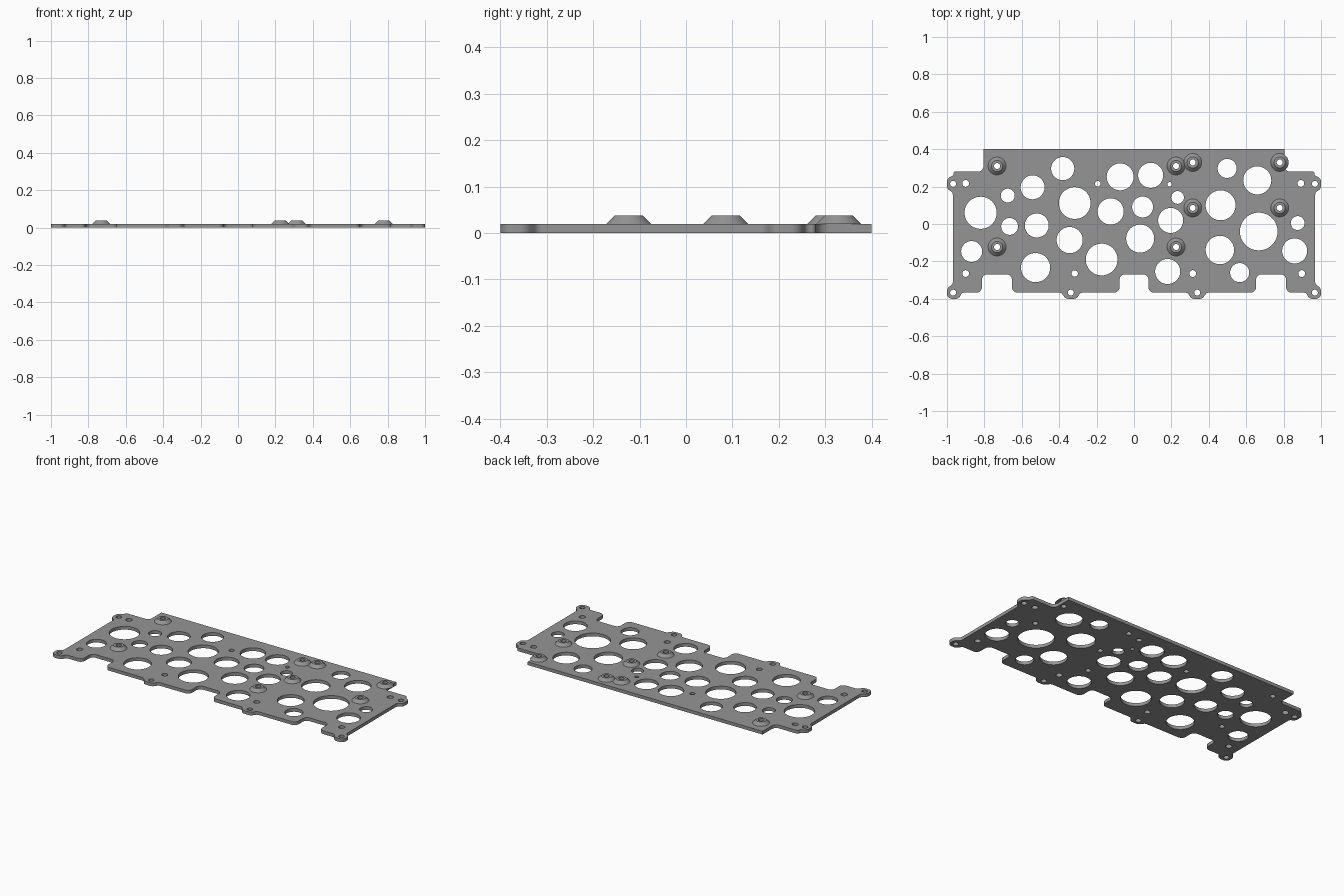
import bpy, bmesh, math
from mathutils import Vector

if "Cube" in bpy.data.objects:
    bpy.data.objects.remove(bpy.data.objects["Cube"])

T = 0.02          # plate thickness
BOSS_TOP = 0.038
BOSS_HOLE = 0.016

grey = bpy.data.materials.new("plate grey")
grey.diffuse_color = (0.3, 0.3, 0.3, 1)
grey.use_nodes = True
grey.node_tree.nodes["Principled BSDF"].inputs["Base Color"].default_value = grey.diffuse_color


def fillet(points, steps=8):
    """Round each (x, y, radius) corner of a closed polygon."""
    out = []
    n = len(points)
    for i, (x, y, r) in enumerate(points):
        p = Vector((x, y))
        a = Vector(points[i - 1][:2]) - p
        b = Vector(points[(i + 1) % n][:2]) - p
        half = a.angle(b) / 2
        if r == 0 or half > 1.55:
            out.append(p)
            continue
        d = min(r / math.tan(half), a.length / 2, b.length / 2)
        r = d * math.tan(half)
        u, v = a.normalized(), b.normalized()
        c = p + (u + v).normalized() * (r / math.sin(half))
        s, e = p + u * d - c, p + v * d - c
        turn = math.atan2(s.x * e.y - s.y * e.x, s.dot(e))
        for k in range(steps + 1):
            t = turn * k / steps
            out.append(c + Vector((s.x * math.cos(t) - s.y * math.sin(t),
                                   s.x * math.sin(t) + s.y * math.cos(t))))
    return out


def circle(x, y, r, n=48):
    return [Vector((x + r * math.cos(2 * math.pi * k / n),
                    y + r * math.sin(2 * math.pi * k / n))) for k in range(n)]


# Right half of the outline, from the middle notch round to the back edge
half = [
    (0.077, -0.27, 0.027), (0.077, -0.367, 0.03),
    (0.285, -0.367, 0.02), (0.308, -0.4, 0.028), (0.366, -0.4, 0.028), (0.389, -0.367, 0.02),
    (0.653, -0.367, 0.03), (0.653, -0.27, 0.027), (0.813, -0.27, 0.027), (0.813, -0.367, 0.03),
    (0.92, -0.367, 0.02), (0.936, -0.4, 0.03), (1.0, -0.4, 0.033), (1.0, -0.345, 0.03), (0.969, -0.32, 0.02),
    (0.969, 0.17, 0.02), (1.0, 0.187, 0.028), (1.0, 0.243, 0.028), (0.965, 0.26, 0.015),
    (0.965, 0.28, 0.015), (0.805, 0.28, 0.03), (0.805, 0.4, 0),
]
outline = fillet(half + [(-x, y, r) for x, y, r in reversed(half)])

# Lightening holes: x, y, radius
large_holes = [
    (-0.82, 0.06, 0.086), (-0.868, -0.147, 0.056), (-0.675, 0.152, 0.037), (-0.665, -0.013, 0.045),
    (-0.542, 0.196, 0.064), (-0.52, -0.008, 0.064), (-0.526, -0.233, 0.078), (-0.381, 0.296, 0.062),
    (-0.344, -0.086, 0.07), (-0.317, 0.112, 0.085), (-0.173, -0.19, 0.085), (-0.125, 0.067, 0.07),
    (-0.074, 0.252, 0.072), (0.089, 0.26, 0.067), (0.046, 0.091, 0.056), (0.033, -0.078, 0.075),
    (0.196, 0.019, 0.067), (0.233, 0.142, 0.034), (0.18, -0.254, 0.067), (0.463, 0.1, 0.08),
    (0.498, 0.297, 0.051), (0.659, 0.233, 0.075), (0.667, -0.04, 0.101), (0.459, -0.139, 0.076),
    (0.565, -0.26, 0.051), (0.875, 0.005, 0.037), (0.859, -0.144, 0.067),
]
# Screw holes in the plate and its ears
small_holes = [
    (-0.9, -0.265, 0.018), (0.897, -0.265, 0.018), (-0.9, 0.217, 0.018), (0.892, 0.217, 0.018),
    (-0.194, 0.215, 0.015), (0.19, 0.212, 0.012), (-0.317, -0.265, 0.017), (0.314, -0.265, 0.018),
]
for s in (-1, 1):
    small_holes += [(s * 0.967, 0.215, 0.016), (s * 0.967, -0.367, 0.016), (s * 0.338, -0.367, 0.016)]

# Two rectangular groups of mounting bosses
bosses = [(x, y) for x in (-0.732, 0.225) for y in (0.31, -0.123)]
bosses += [(x, y) for x in (0.314, 0.779) for y in (0.329, 0.086)]


def finish(obj):
    obj.data.materials.clear()
    obj.data.materials.append(grey)
    bpy.ops.object.select_all(action='DESELECT')
    obj.select_set(True)
    bpy.context.view_layer.objects.active = obj
    bpy.ops.object.shade_smooth_by_angle(angle=math.radians(30))


# Plate: filled flat curve with holes, extruded to thickness
curve = bpy.data.curves.new("plate", 'CURVE')
curve.dimensions = '2D'
curve.fill_mode = 'BOTH'
curve.extrude = T / 2
loops = [outline] + [circle(*h) for h in large_holes + small_holes]
loops += [circle(x, y, BOSS_HOLE) for x, y in bosses]
for loop in loops:
    sp = curve.splines.new('POLY')
    sp.points.add(len(loop) - 1)
    for pt, co in zip(sp.points, loop):
        pt.co = (co.x, co.y, 0, 1)
    sp.use_cyclic_u = True
plate = bpy.data.objects.new("plate", curve)
bpy.context.collection.objects.link(plate)
plate.select_set(True)
bpy.context.view_layer.objects.active = plate
bpy.ops.object.convert(target='MESH')
plate = bpy.context.view_layer.objects.active
bm = bmesh.new()
bm.from_mesh(plate.data)
bmesh.ops.translate(bm, verts=bm.verts, vec=(0, 0, T / 2))
bmesh.ops.remove_doubles(bm, verts=bm.verts, dist=0.0001)
bmesh.ops.recalc_face_normals(bm, faces=bm.faces)
bm.to_mesh(plate.data)
bm.free()
finish(plate)

# Bosses: hollow cones standing on the plate
profile = [(0.048, T), (0.03, BOSS_TOP), (BOSS_HOLE, BOSS_TOP), (BOSS_HOLE, T)]
for i, (x, y) in enumerate(bosses):
    bm = bmesh.new()
    rings = [[bm.verts.new((c.x, c.y, z)) for c in circle(x, y, r)] for r, z in profile]
    for a, b in zip(rings, rings[1:]):
        for k in range(len(a)):
            m = (k + 1) % len(a)
            bm.faces.new((a[k], a[m], b[m], b[k]))
    mesh = bpy.data.meshes.new("mounting_boss")
    bm.to_mesh(mesh)
    bm.free()
    boss = bpy.data.objects.new(f"mounting_boss_{i + 1}", mesh)
    bpy.context.collection.objects.link(boss)
    finish(boss)
